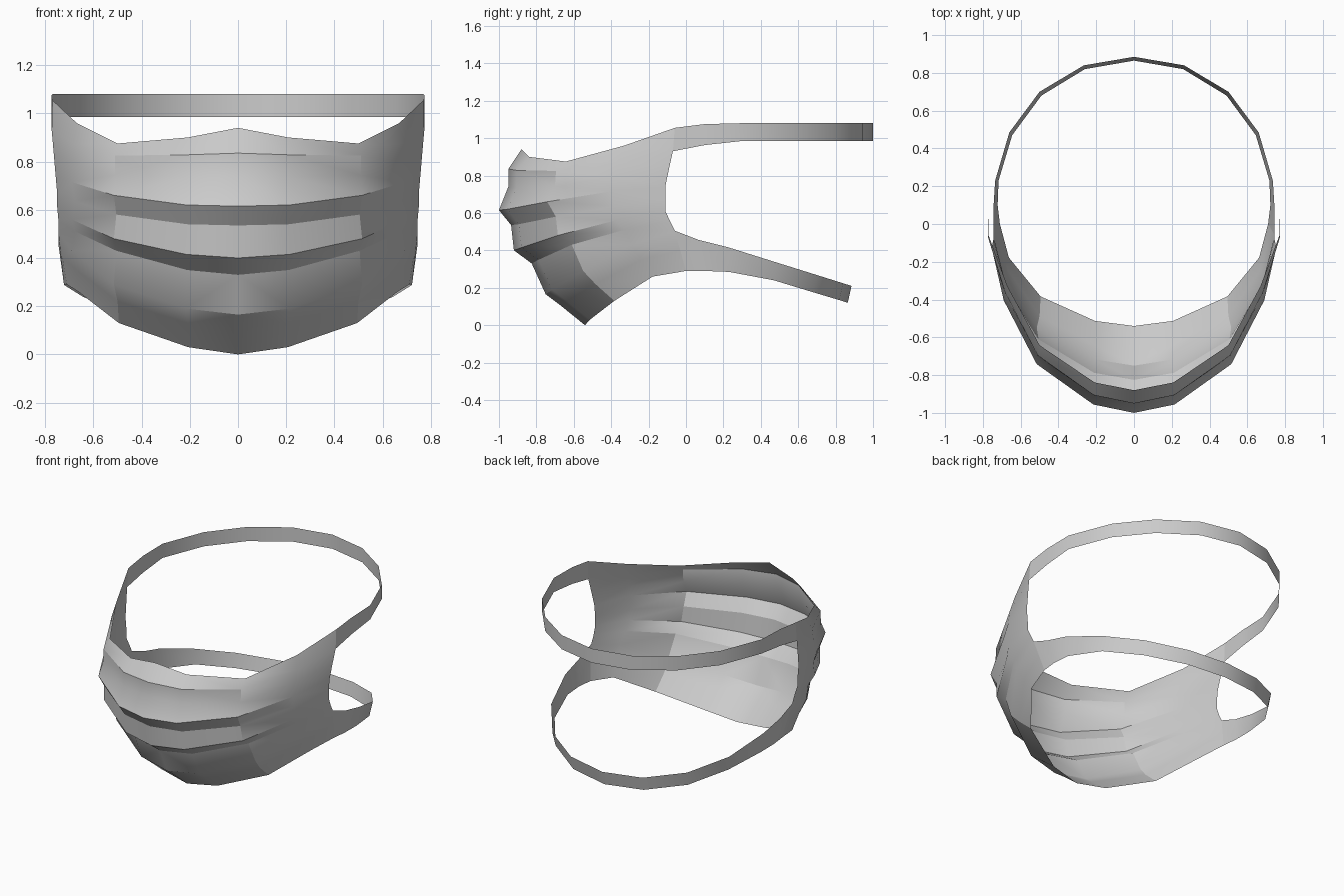
import bpy, bmesh

# Fractions of the way from the nose line round to the ear edge, for depth
Y_FRAC = [0, 0.05, 0.29, 0.67, 1]
X_COLS = [0, 0.215, 0.515, 0.69]

# Each pleat row: centre y, ear y, ear x, width scale, heights at five columns
ROWS = [
    (-0.88, -0.06, 0.77, 0.97, (0.94, 0.90, 0.875, 0.96, 1.055)),
    (-0.95, -0.07, 0.773, 0.99, (0.835, 0.828, 0.825, 0.872, 0.93)),
    (-0.95, -0.09, 0.765, 0.99, (0.74, 0.735, 0.743, 0.795, 0.84)),
    (-1.00, -0.11, 0.757, 1.00, (0.615, 0.62, 0.66, 0.715, 0.745)),
    (-0.935, -0.11, 0.75, 0.98, (0.535, 0.54, 0.58, 0.635, 0.665)),
    (-0.92, -0.11, 0.75, 1.00, (0.40, 0.415, 0.48, 0.56, 0.61)),
    (-0.825, -0.085, 0.745, 0.98, (0.33, 0.35, 0.43, 0.51, 0.555)),
    (-0.75, -0.06, 0.745, 1.00, (0.165, 0.19, 0.29, 0.43, 0.505)),
    (-0.67, -0.03, 0.728, 0.97, (0.105, 0.13, 0.22, 0.35, 0.40)),
    (-0.54, 0.00, 0.71, 0.96, (0.00, 0.03, 0.13, 0.26, 0.29)),
]


def row_points(row):
    y0, y1, x_end, scale, heights = row
    xs = [x * scale for x in X_COLS] + [x_end]
    return [(x, y0 + (y1 - y0) * f, z) for x, f, z in zip(xs, Y_FRAC, heights)]


def sheet(name, rows):
    """Skin rows of points with quads, mirror across x, shade by angle."""
    bm = bmesh.new()
    grid = [[bm.verts.new(p) for p in r] for r in rows]
    for a, b in zip(grid, grid[1:]):
        for i in range(len(a) - 1):
            bm.faces.new((a[i], b[i], b[i + 1], a[i + 1]))
    mesh = bpy.data.meshes.new(name)
    bm.to_mesh(mesh)
    bm.free()
    ob = bpy.data.objects.new(name, mesh)
    bpy.context.collection.objects.link(ob)
    bpy.ops.object.select_all(action='DESELECT')
    ob.select_set(True)
    bpy.context.view_layer.objects.active = ob
    mod = ob.modifiers.new("Mirror", 'MIRROR')
    mod.merge_threshold = 0.001
    bpy.ops.object.modifier_apply(modifier=mod.name)
    bpy.ops.object.shade_smooth_by_angle(angle=0.45)
    return ob


# Pleated mask front
mask = [row_points(r) for r in ROWS]
sheet("pleated_mask", mask)

# Upper strap: vertical band round the back of the head (x, y, top z, bottom z)
upper = [(0.773, 0.10, 1.075, 0.963), (0.77, 0.30, 1.08, 0.985),
         (0.66, 0.58, 1.08, 0.985), (0.49, 0.79, 1.08, 0.985),
         (0.26, 0.945, 1.08, 0.985), (0, 1.0, 1.08, 0.985)]
sheet("upper_strap", [
    [mask[0][-1]] + [(x, y, t) for x, y, t, b in upper],
    [mask[1][-1]] + [(x, y, b) for x, y, t, b in upper]])

# Lower strap: tilted band round the neck (upper x, y, z, lower x, y, z)
lower = [(0.745, 0.07, 0.455, 0.722, 0.10, 0.29),
         (0.735, 0.23, 0.415, 0.717, 0.23, 0.285),
         (0.66, 0.485, 0.335, 0.645, 0.47, 0.24),
         (0.50, 0.70, 0.268, 0.49, 0.68, 0.176),
         (0.265, 0.84, 0.224, 0.26, 0.82, 0.134),
         (0, 0.885, 0.21, 0, 0.865, 0.12)]
sheet("lower_strap", [
    [mask[7][-1]] + [p[:3] for p in lower],
    [mask[9][-1]] + [p[3:] for p in lower]])
